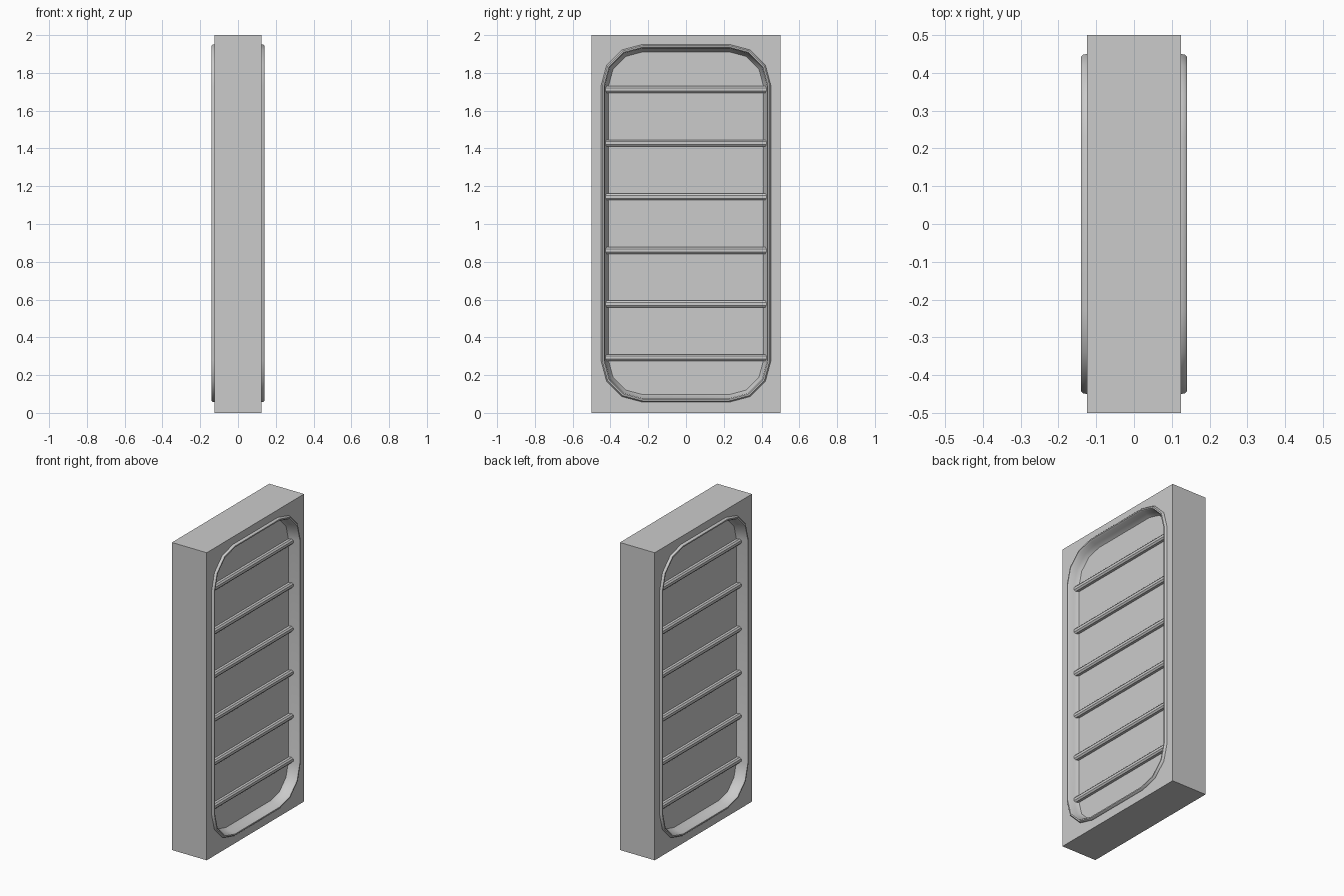
import bpy, bmesh, math

if "Cube" in bpy.data.objects:
    bpy.data.objects.remove(bpy.data.objects["Cube"])

HALF_W, HALF_H, CZ = 0.45, 0.947, 1.004   # rim outline
RADIUS, STEPS = 0.22, 3


def outline(bm, inset, x):
    """Rounded rectangle in the YZ plane, four points per corner."""
    w, h, r = HALF_W - inset, HALF_H - inset, RADIUS - inset
    ring = []
    for k, (sy, sz) in enumerate([(1, 1), (-1, 1), (-1, -1), (1, -1)]):
        for i in range(STEPS + 1):
            a = math.pi / 2 * (k + i / STEPS)
            ring.append(bm.verts.new((x, sy * (w - r) + r * math.cos(a),
                                      CZ + sz * (h - r) + r * math.sin(a))))
    return ring


def finish(name, bm):
    """Make a mirrored object from the +x half."""
    mesh = bpy.data.meshes.new(name)
    bm.to_mesh(mesh)
    bm.free()
    ob = bpy.data.objects.new(name, mesh)
    bpy.context.collection.objects.link(ob)
    ob.modifiers.new("Mirror", 'MIRROR').use_axis[0] = True
    return ob


# Door slab: outer edges plus a face with a rounded opening
bm = bmesh.new()
rect = [(0.5, 2), (-0.5, 2), (-0.5, 0), (0.5, 0)]
front = [bm.verts.new((0.125, y, z)) for y, z in rect]
mid = [bm.verts.new((0, y, z)) for y, z in rect]
hole = outline(bm, 0, 0.125)
n = STEPS + 1
for k in range(4):
    j = (k + 1) % 4
    bm.faces.new((mid[k], mid[j], front[j], front[k]))
    for i in range(STEPS):
        bm.faces.new((front[k], hole[k * n + i + 1], hole[k * n + i]))
    bm.faces.new((front[k], front[j], hole[j * n], hole[k * n + STEPS]))
for f in bm.faces:
    f.normal_update()
    out = f.calc_center_median()
    if f.normal.x < -0.5 or (abs(f.normal.x) < 0.5 and
                             f.normal.y * out.y + f.normal.z * (out.z - 1) < 0):
        f.normal_flip()
finish("door_slab", bm)

# Raised rim that slopes down into the recessed panel
bm = bmesh.new()
profile = [(0, 0.125), (0.002, 0.135), (0.007, 0.14), (0.015, 0.14),
           (0.021, 0.132), (0.025, 0.1), (0.04, 0.075)]
rings = [outline(bm, d, x) for d, x in profile]
for a, b in zip(rings, rings[1:]):
    for i in range(len(a)):
        j = (i + 1) % len(a)
        bm.faces.new((a[i], a[j], b[j], b[i]))
bm.faces.new(rings[-1])
rim = finish("rim_and_panel", bm)
bpy.context.view_layer.objects.active = rim
rim.select_set(True)
bpy.ops.object.shade_smooth_by_angle(angle=math.radians(35))

# Horizontal bars across the panel
bm = bmesh.new()
section = [(0.073, -0.018), (0.092, -0.018), (0.1, -0.008),
           (0.1, 0.008), (0.092, 0.018), (0.073, 0.018)]
for k in range(6):
    z = 0.292 + k * 0.284
    left = [bm.verts.new((x, -0.427, z + dz)) for x, dz in section]
    right = [bm.verts.new((x, 0.427, z + dz)) for x, dz in section]
    for i in range(len(section)):
        j = (i + 1) % len(section)
        bm.faces.new((left[i], left[j], right[j], right[i]))
    bm.faces.new(left)
    bm.faces.new(right[::-1])
bmesh.ops.recalc_face_normals(bm, faces=bm.faces)
finish("panel_bars", bm)
